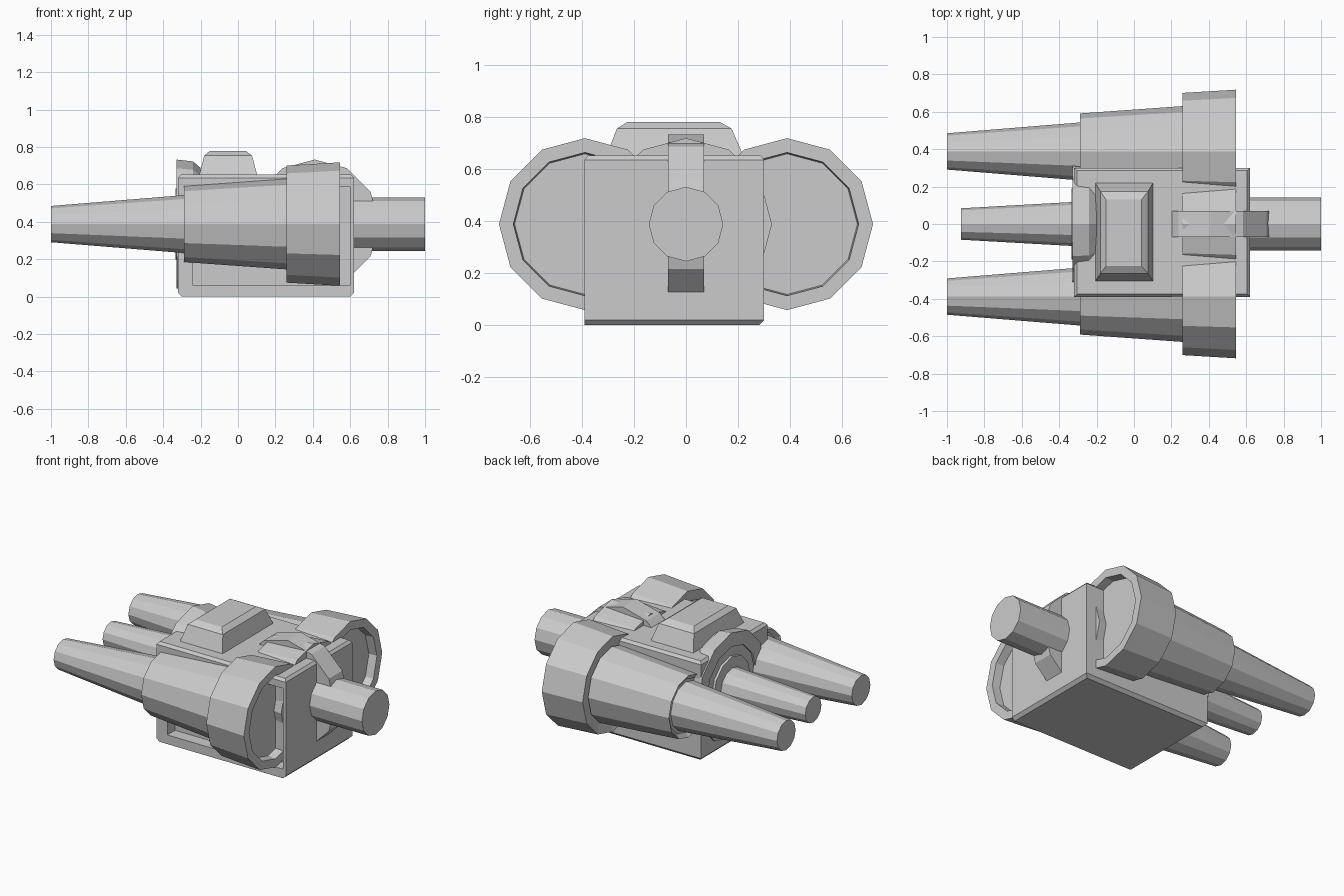
import bpy, bmesh
from math import cos, sin, pi

if "Cube" in bpy.data.objects:
    bpy.data.objects.remove(bpy.data.objects["Cube"])

AXIS_Z = 0.388


def finish(name, bm):
    bmesh.ops.remove_doubles(bm, verts=bm.verts, dist=1e-5)
    bmesh.ops.recalc_face_normals(bm, faces=bm.faces)
    me = bpy.data.meshes.new(name)
    bm.to_mesh(me)
    bm.free()
    ob = bpy.data.objects.new(name, me)
    bpy.context.collection.objects.link(ob)
    return ob


def lathe(name, profile, centre, axis='X', sides=12, loop=False):
    """Revolve (along, radius) pairs about X or Y; caps ends unless looped."""
    bm = bmesh.new()
    rings = []
    for a, r in profile:
        ring = []
        for k in range(sides):
            u, v = r * cos(2 * pi * k / sides), r * sin(2 * pi * k / sides)
            p = (a, u, v) if axis == 'X' else (u, a, v)
            ring.append(bm.verts.new([p[i] + centre[i] for i in range(3)]))
        rings.append(ring)
    pairs = list(zip(rings, rings[1:]))
    if loop:
        pairs.append((rings[-1], rings[0]))
    else:
        bm.faces.new(rings[0])
        bm.faces.new(rings[-1])
    for a, b in pairs:
        for k in range(sides):
            n = (k + 1) % sides
            bm.faces.new((a[k], a[n], b[n], b[k]))
    return finish(name, bm)


def stack(name, layers):
    """Loft rectangles (z, x0, x1, y0, y1) upward into a closed solid."""
    bm = bmesh.new()
    rings = [[bm.verts.new(p) for p in ((x0, y0, z), (x1, y0, z), (x1, y1, z), (x0, y1, z))]
             for z, x0, x1, y0, y1 in layers]
    for a, b in zip(rings, rings[1:]):
        for k in range(4):
            n = (k + 1) % 4
            bm.faces.new((a[k], a[n], b[n], b[k]))
    bm.faces.new(rings[0])
    bm.faces.new(rings[-1])
    return finish(name, bm)


# Main housing with chamfered top and bottom
body = stack("housing", [(0, -.30, .60, -.39, .28), (.02, -.32, .62, -.39, .30),
                         (.635, -.32, .62, -.39, .30), (.652, -.305, .605, -.375, .285)])

# Recessed side panel in the housing
cutter = stack("panel_cutter", [(.06, -.24, .60, -.6, -.31), (.59, -.24, .60, -.6, -.31)])
cutter.hide_render = True
cutter.hide_viewport = True
mod = body.modifiers.new("panel", 'BOOLEAN')
mod.object = cutter
mod.solver = 'EXACT'

# Raised block on top
stack("top_block", [(.64, -.21, .105, -.31, .225), (.755, -.18, .075, -.265, .175),
                    (.78, -.15, .04, -.225, .13)])

# Side barrels, sleeves and hollow drums
for side, y in (("left", .388), ("right", -.388)):
    c = (0, y, AXIS_Z)
    lathe(side + "_barrel", [(-1, .097), (-.25, .158)], c)
    lathe(side + "_sleeve", [(-.27, .175), (-.29, .203), (.27, .243)], c)
    lathe(side + "_drum", [(.28, .24), (.26, .313), (.545, .33), (.545, .275), (.49, .27)], c)

# Middle barrel, its base and the drum around it
mid = (0, 0, AXIS_Z)
lathe("middle_barrel", [(-.925, .084), (-.25, .122)], mid)
lathe("middle_base", [(-.335, .17), (-.335, .19), (-.25, .20)], mid)
lathe("middle_drum", [(.26, .313), (.545, .33)], mid)
lathe("front_ring", [(-.33, .345), (-.24, .335), (-.20, .30), (-.20, .25), (-.33, .255)],
      mid, loop=True)

# Rear stub and the upright wheel on the back
lathe("rear_stub", [(.58, .143), (1, .143)], mid)
lathe("rear_wheel", [(-.07, .345), (.07, .345)], (.41, 0, AXIS_Z), axis='Y')
